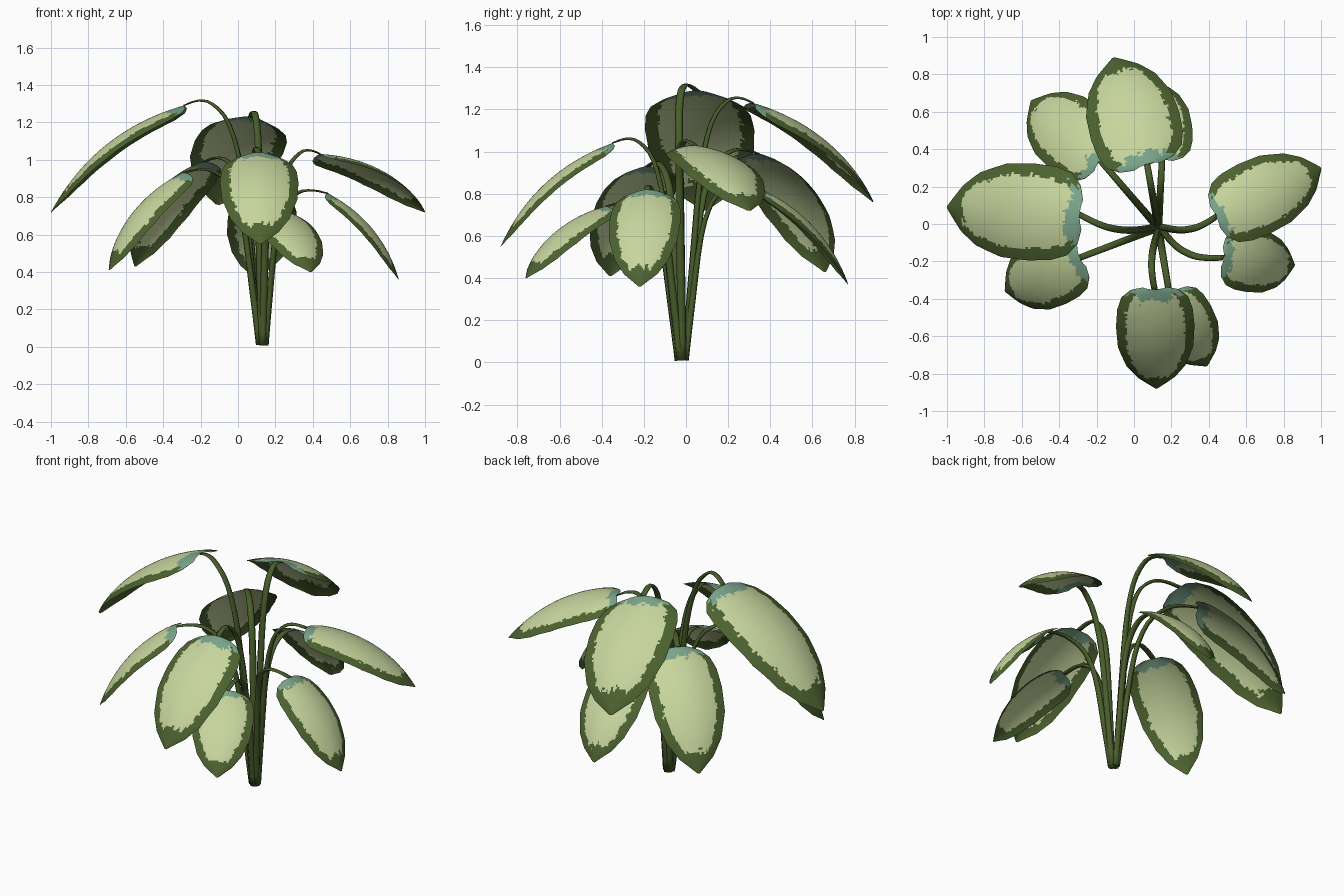
import bpy, bmesh, math
from mathutils import Vector, noise

if "Cube" in bpy.data.objects:
    bpy.data.objects.remove(bpy.data.objects["Cube"])


def mat(name, rgb):
    m = bpy.data.materials.new(name)
    m.diffuse_color = (*rgb, 1)
    m.use_nodes = True
    m.node_tree.nodes["Principled BSDF"].inputs["Base Color"].default_value = m.diffuse_color
    return m


PALE = mat("pale_green", (0.57, 0.67, 0.34))
GREEN = mat("leaf_green", (0.075, 0.125, 0.03))
TEAL = mat("teal_green", (0.20, 0.38, 0.26))
STEM = mat("stem_green", (0.065, 0.11, 0.024))

ROOT = Vector((0.13, -0.02, 0.0))
UP = Vector((0, 0, 1))

# leaf half-width against length, and stem arch as (outward, height) fractions
OUTLINE = [(0, .30), (.03, .60), (.1, .85), (.2, .96), (.35, 1), (.55, .96),
           (.75, .75), (.88, .47), (1, .03)]
ARCH = [(0, .012), (.10, .35), (.22, .72), (.38, .92), (.6, 1.005), (.8, 1.02), (1, 1)]


def half_width(v):
    for (a, wa), (b, wb) in zip(OUTLINE, OUTLINE[1:]):
        if v <= b:
            return wa + (wb - wa) * (v - a) / (b - a)
    return OUTLINE[-1][1]


def finish(bm, name, mats):
    me = bpy.data.meshes.new(name)
    bm.to_mesh(me)
    bm.free()
    for m in mats:
        me.materials.append(m)
    for p in me.polygons:
        p.use_smooth = True
    ob = bpy.data.objects.new(name, me)
    bpy.context.collection.objects.link(ob)


def leaf(name, base, tip, width, roll, seed):
    base, tip = Vector(base), Vector(tip)
    d = tip - base
    length = d.length
    head = Vector((d.x, d.y, 0)).normalized()
    side = (Vector((head.y, -head.x, 0)) - UP * roll).normalized()
    normal = side.cross(d).normalized()
    nu, nv = 44, 60
    bm = bmesh.new()
    rows = []
    for j in range(nv + 1):
        v = j / nv
        spine = base + d * v + normal * (0.42 * length * v * (1 - v))
        hw = half_width(v) * width / 2
        row = []
        for i in range(nu + 1):
            u = 2 * i / nu - 1
            # blade is domed: its edges droop below the midrib
            row.append(bm.verts.new(spine + side * (u * hw) - normal * (0.27 * hw * u * u)))
        rows.append(row)
    # ragged green margin and teal patch at the leaf base
    for j in range(nv):
        for i in range(nu):
            f = bm.faces.new((rows[j][i], rows[j][i + 1], rows[j + 1][i + 1], rows[j + 1][i]))
            u, v = 2 * (i + .5) / nu - 1, (j + .5) / nv
            hw = half_width(v) * width / 2
            n = noise.noise(Vector((u * hw * 50, v * length * 50, seed * 7.3)))
            n2 = noise.noise(Vector((u * 3, v * 9, seed * 3.1 + 50)))
            edge = min((1 - abs(u)) * hw, (1 - v) * length * .45, v * length + .03)
            if v < .085 + .04 * n + .05 * n2 - .03 * u * u and abs(u) < .95:
                f.material_index = 2
            elif edge < width * (.12 + .04 * n + .02 * n2):
                f.material_index = 1
    finish(bm, name, (PALE, GREEN, TEAL))


def catmull(p, steps=3):
    out = []
    q = [p[0]] + p + [p[-1]]
    for a, b, c, e in zip(q, q[1:], q[2:], q[3:]):
        for k in range(steps):
            t = k / steps
            out.append(.5 * (2 * b + (c - a) * t + (2 * a - 5 * b + 4 * c - e) * t * t
                             + (3 * b - a - 3 * c + e) * t ** 3))
    return out + [p[-1]]


def stem(name, base, bend):
    base = Vector(base)
    flat = Vector((base.x - ROOT.x, base.y - ROOT.y, 0))
    head = flat.normalized()
    side = Vector((head.y, -head.x, 0))
    start = ROOT + head * .016
    span = flat - head * .016
    path = catmull([start + span * h + UP * (z * base.z) + side * (bend * math.sin(math.pi * h))
                    for h, z in ARCH])
    # flattened six-sided tube
    bm = bmesh.new()
    rings = []
    for k, p in enumerate(path):
        t = k / (len(path) - 1)
        tangent = (path[min(k + 1, len(path) - 1)] - path[max(k - 1, 0)]).normalized()
        nrm = side.cross(tangent)
        a = .021 - .004 * t
        b = .015 * (1 - t) + .004
        rings.append([bm.verts.new(p + side * (a * math.cos(q * math.tau / 6))
                                   + nrm * (b * math.sin(q * math.tau / 6))) for q in range(6)])
    for r, s in zip(rings, rings[1:]):
        for q in range(6):
            bm.faces.new((r[q], r[(q + 1) % 6], s[(q + 1) % 6], s[q]))
    bm.faces.new(rings[0])
    bm.faces.new(rings[-1])
    bmesh.ops.recalc_face_normals(bm, faces=bm.faces)
    finish(bm, name, (STEM,))


# place, base, tip, width, roll (positive lowers the right-hand side), sideways stem bend
LEAVES = [
    ("left_high", (-.29, .05, 1.29), (-1.0, .09, .72), .52, 0, -.045),
    ("left_front", (-.29, -.18, .93), (-.69, -.36, .41), .39, 0, 0),
    ("left_back", (-.18, .34, .99), (-.55, .66, .43), .42, 0, 0),
    ("back_high", (.07, .32, 1.23), (-.11, .89, .76), .50, .14, 0),
    ("back_low", (.15, .34, .83), (.09, .77, .37), .37, .08, 0),
    ("right_back", (.44, .04, 1.03), (1.0, .30, .72), .41, -.06, .04),
    ("right_front", (.48, -.18, .82), (.86, -.22, .36), .34, 0, .06),
    ("front_high", (.11, -.35, 1.04), (.12, -.88, .55), .42, 0, .025),
    ("front_low", (.19, -.38, .74), (.39, -.76, .40), .34, 0, 0),
]
for k, (place, base, tip, width, roll, bend) in enumerate(LEAVES):
    leaf("leaf_" + place, base, tip, width, roll, k)
    stem("stem_" + place, base, bend)
